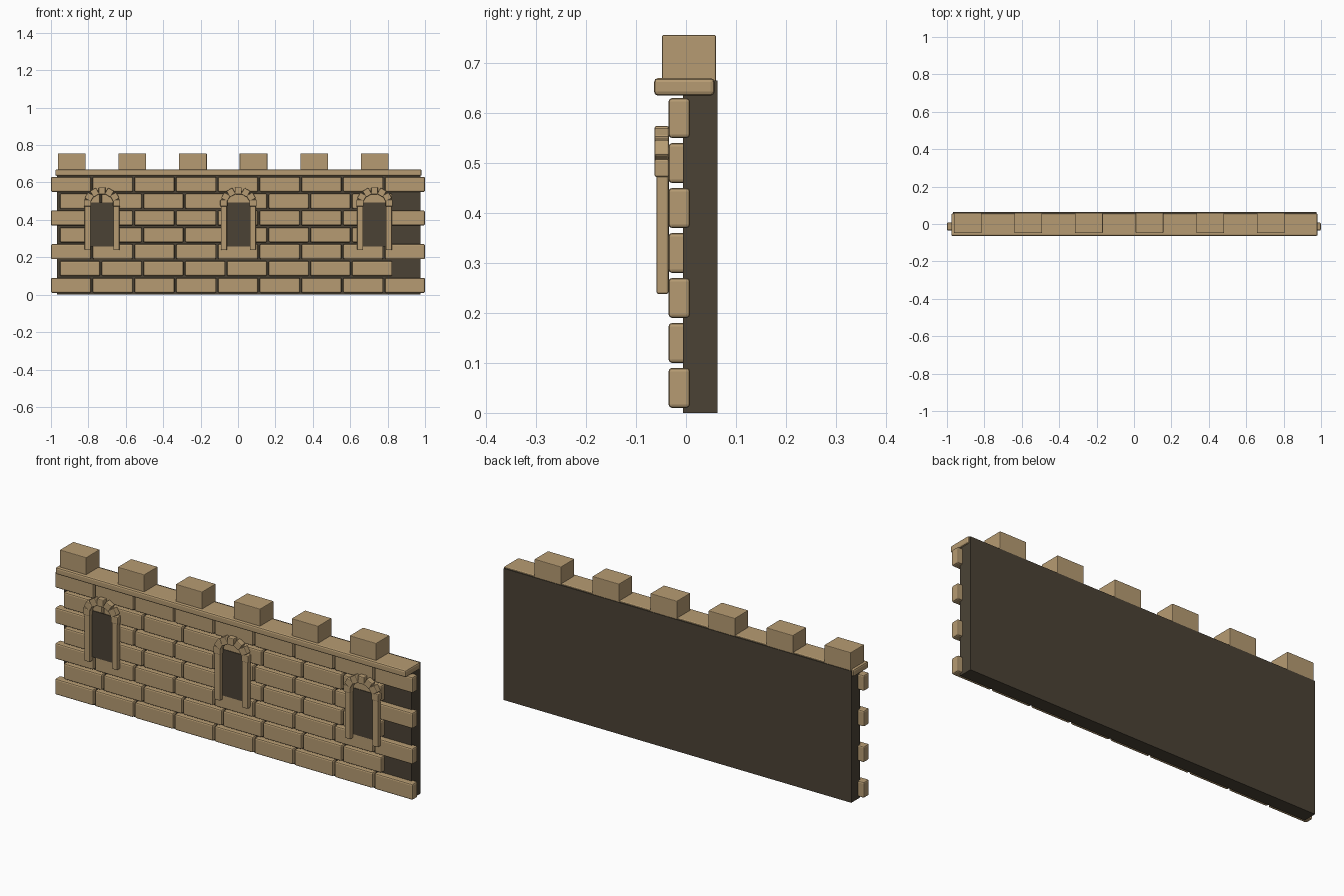
import bpy
import math
from mathutils import Matrix

if "Cube" in bpy.data.objects:
    bpy.data.objects.remove(bpy.data.objects["Cube"], do_unlink=True)


def material(name, rgb):
    mat = bpy.data.materials.new(name)
    mat.use_nodes = True
    mat.diffuse_color = (*rgb, 1)
    mat.node_tree.nodes["Principled BSDF"].inputs["Base Color"].default_value = (*rgb, 1)
    return mat


stone = material("tan stone", (0.47, 0.33, 0.17))
mortar = material("dark mortar", (0.07, 0.055, 0.036))


def block(name, xs, ys, zs, mat, bevel=0.0, tilt=0.0):
    """Box between the given limits, rounded by a bevel, tilted about y."""
    bpy.ops.mesh.primitive_cube_add(size=1)
    ob = bpy.context.object
    ob.name = name
    ob.data.transform(Matrix.Diagonal((xs[1] - xs[0], ys[1] - ys[0], zs[1] - zs[0], 1)))
    ob.location = [(a + b) / 2 for a, b in (xs, ys, zs)]
    ob.rotation_euler.y = tilt
    ob.data.materials.append(mat)
    if bevel:
        mod = ob.modifiers.new("rounded edges", 'BEVEL')
        mod.width = bevel
        mod.segments = 2
    return ob


# Backing wall
block("backing_wall", (-0.968, 0.975), (-0.006, 0.063), (0, 0.665), mortar)

# Brick courses, alternate rows shifted and one brick shorter
PITCH = 0.2232
for row in range(7):
    start, count = ((-1.0, 9), (-0.952, 8))[row % 2]
    z = 0.01 + row * 0.09
    for i in range(count):
        x = start + i * PITCH
        block(f"brick_{row}_{i}", (x, x + 0.214), (-0.035, 0.008), (z, z + 0.08), stone, 0.007)

# Coping ledge and merlons
block("coping_ledge", (-0.977, 0.982), (-0.064, 0.057), (0.635, 0.67), stone, 0.008)
for i in range(6):
    x = -0.963 + i * 0.324
    block(f"merlon_{i}", (x, x + 0.148), (-0.048, 0.06), (0.655, 0.756), stone, 0.003)

# Windows: dark pane, two jambs and an arch of tilted stones
for n, cx in enumerate((-0.727, 0.002, 0.73)):
    block(f"window_pane_{n}", (cx - 0.066, cx + 0.066), (-0.038, -0.034), (0.258, 0.492), mortar)
    for side, name in ((-1, "right"), (1, "left")):
        jx = cx + side * 0.077
        block(f"window_jamb_{name}_{n}", (jx - 0.016, jx + 0.016), (-0.059, -0.035),
              (0.238, 0.49), stone, 0.004)
    for k in range(7):
        a = math.pi * k / 6
        x, z = cx + 0.078 * math.cos(a), 0.49 + 0.065 * math.sin(a)
        block(f"arch_stone_{n}_{k}", (x - 0.019, x + 0.019), (-0.063, -0.034),
              (z - 0.018, z + 0.018), stone, 0.004, -a)
